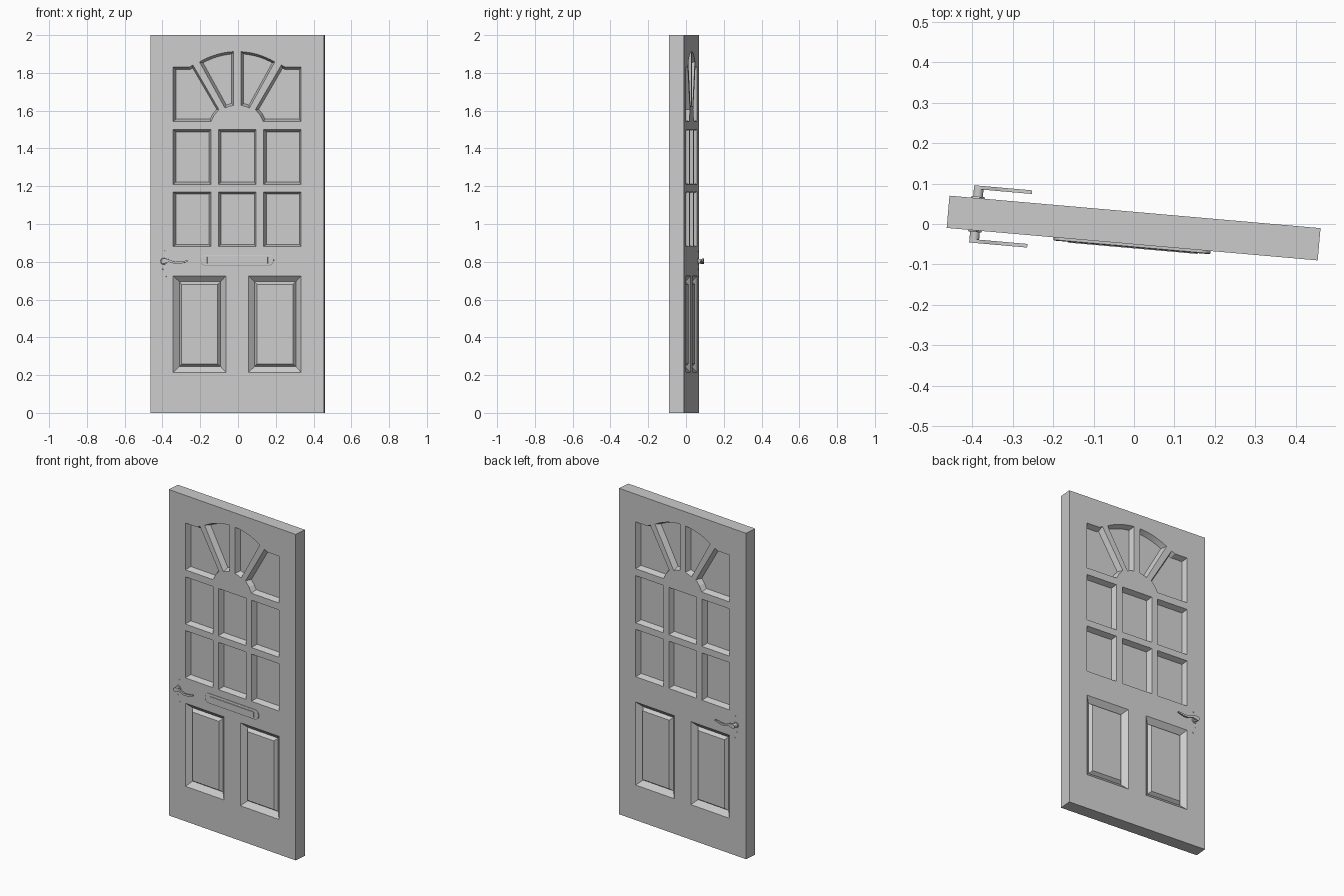
import bpy, bmesh
from math import sin, cos, pi, sqrt, radians
from mathutils import Matrix, Vector

if "Cube" in bpy.data.objects:
    bpy.data.objects.remove(bpy.data.objects["Cube"])

HALF = 0.04          # half of the leaf thickness
WIDTH = 0.921
POSE = Matrix.Translation((-0.001, -0.01, 0)) @ Matrix.Rotation(radians(-5), 4, 'Z')

grey = bpy.data.materials.new("light_grey")
grey.use_nodes = True
GREY = (0.6, 0.6, 0.6, 1)
grey.diffuse_color = GREY
grey.node_tree.nodes["Principled BSDF"].inputs["Base Color"].default_value = GREY


def add_solid(bm, rings):
    """Closed solid from outlines (x, z) stacked at depths y."""
    loops = [[bm.verts.new((x, y, z)) for x, z in pts] for pts, y in rings]
    n = len(loops[0])
    for a, b in zip(loops, loops[1:]):
        for i in range(n):
            j = (i + 1) % n
            bm.faces.new((a[i], a[j], b[j], b[i]))
    bm.faces.new(loops[0])
    bm.faces.new(loops[-1])


def make_object(name, solids, smooth=False):
    bm = bmesh.new()
    for rings in solids:
        add_solid(bm, rings)
    bmesh.ops.recalc_face_normals(bm, faces=bm.faces)
    mesh = bpy.data.meshes.new(name)
    bm.to_mesh(mesh)
    bm.free()
    mesh.materials.append(grey)
    obj = bpy.data.objects.new(name, mesh)
    bpy.context.collection.objects.link(obj)
    obj.matrix_world = POSE
    bpy.ops.object.select_all(action='DESELECT')
    obj.select_set(True)
    bpy.context.view_layer.objects.active = obj
    if smooth:
        bpy.ops.object.shade_smooth_by_angle(angle=radians(35))
    return obj


def inset(pts, d):
    """Move each edge of a counter-clockwise outline inward by d."""
    out = []
    for i, p in enumerate(pts):
        p = Vector(p)
        e0 = (p - Vector(pts[i - 1])).normalized()
        e1 = (Vector(pts[(i + 1) % len(pts)]) - p).normalized()
        n0, n1 = Vector((-e0.y, e0.x)), Vector((-e1.y, e1.x))
        out.append(tuple(p + (n0 + n1) * d / (1 + n0.dot(n1))))
    return out


def rect(x0, x1, z0, z1):
    return [(x0, z0), (x1, z0), (x1, z1), (x0, z1)]


def disc(cx, cz, r, n=20):
    return [(cx + r * cos(2 * pi * i / n), cz + r * sin(2 * pi * i / n)) for i in range(n)]


def capsule(x0, x1, z, r, n=10):
    right = [(x1 - r + r * sin(pi * i / n), z - r * cos(pi * i / n)) for i in range(n + 1)]
    left = [(x0 + r - r * sin(pi * i / n), z + r * cos(pi * i / n)) for i in range(n + 1)]
    return right + left


def arc(centre, r, x0, x1, n):
    xs = [x0 + (x1 - x0) * i / n for i in range(n + 1)]
    return [(x, centre + sqrt(r * r - x * x)) for x in xs]


def mirrored(pts):
    return [(-x, z) for x, z in reversed(pts)]


# Outlines of the glazed panes and the lower panels
fan = arc(1.482, 0.147, 0.02, 0.065, 3) + arc(1.523, 0.39, 0.2, 0.02, 8)
corner = [(0.139, 1.543), (0.34, 1.543), (0.34, 1.83), (0.255, 1.83),
          (0.235, 1.842), (0.097, 1.606), (0.122, 1.576)]
panes = [fan, mirrored(fan), corner, mirrored(corner)]
for x in (-0.24, 0, 0.24):
    for z in (0.88, 1.21):
        panes.append(rect(x - 0.1, x + 0.1, z, z + 0.29))
panel = rect(0.06, 0.34, 0.215, 0.725)
panels = [panel, mirrored(panel)]

# Cutter solids for both faces
OVER = 0.01


def recess(pts, side, width, depth, field=None):
    rings = [(inset(pts, -OVER * width / depth), side * (HALF + OVER)),
             (inset(pts, width), side * (HALF - depth))]
    if field:
        rings.append((inset(pts, field[0]), side * (HALF - field[1])))
    return rings


cuts = []
for side in (-1, 1):
    cuts += [recess(p, side, 0.012, 0.033) for p in panes]
    cuts += [recess(p, side, 0.03, 0.028, (0.044, 0.008)) for p in panels]
cutter = make_object("recess_cutter", cuts)
cutter.hide_render = True

# Door leaf
leaf_outline = rect(-WIDTH / 2, WIDTH / 2, 0, 2)
leaf = make_object("door_leaf", [[(leaf_outline, -HALF), (leaf_outline, HALF)]])
bpy.context.view_layer.update()
cut = leaf.modifiers.new("recesses", 'BOOLEAN')
cut.operation = 'DIFFERENCE'
cut.solver = 'EXACT'
cut.object = cutter
bpy.ops.object.modifier_apply(modifier=cut.name)
bpy.data.objects.remove(cutter)

# Letter slot: rounded plate with a raised flap
plate = capsule(-0.195, 0.195, 0.808, 0.029)
make_object("letter_plate", [[(plate, -HALF + 0.002), (plate, -HALF - 0.006),
                              (inset(plate, 0.003), -HALF - 0.008)]])
flap = rect(-0.16, 0.165, 0.79, 0.826)
make_object("letter_flap", [[(flap, -HALF - 0.006), (inset(flap, 0.002), -HALF - 0.01)]])

# Lever centre line: x, z and half height
lever_path = [(-0.402, 0.803, 0.007), (-0.392, 0.803, 0.014), (-0.378, 0.805, 0.012),
              (-0.362, 0.806, 0.007), (-0.345, 0.80, 0.006), (-0.325, 0.794, 0.006),
              (-0.3, 0.795, 0.006), (-0.278, 0.80, 0.005), (-0.258, 0.804, 0.003)]
lever = [(x, z - h) for x, z, h in lever_path] + [(x, z + h) for x, z, h in reversed(lever_path)]

# Handle set on each face
for label, side in (("front", -1), ("back", 1)):
    def out(d):
        return side * (HALF + d)

    make_object(label + "_handle_rose", [[(disc(-0.39, 0.803, 0.018), out(-0.002)),
                                          (disc(-0.39, 0.803, 0.016), out(0.004))]], True)
    make_object(label + "_handle_stem", [[(disc(-0.39, 0.803, 0.012), out(0)),
                                          (disc(-0.39, 0.803, 0.012), out(0.024))]], True)
    make_object(label + "_handle_lever", [[(lever, out(0.022)), (lever, out(0.031))]], True)
    screws = [(-0.384, 0.855), (-0.395, 0.76), (-0.38, 0.722)]
    make_object(label + "_handle_screws", [[(disc(x, z, 0.004, 10), out(-0.001)),
                                            (disc(x, z, 0.003, 10), out(0.002))]
                                           for x, z in screws], True)
